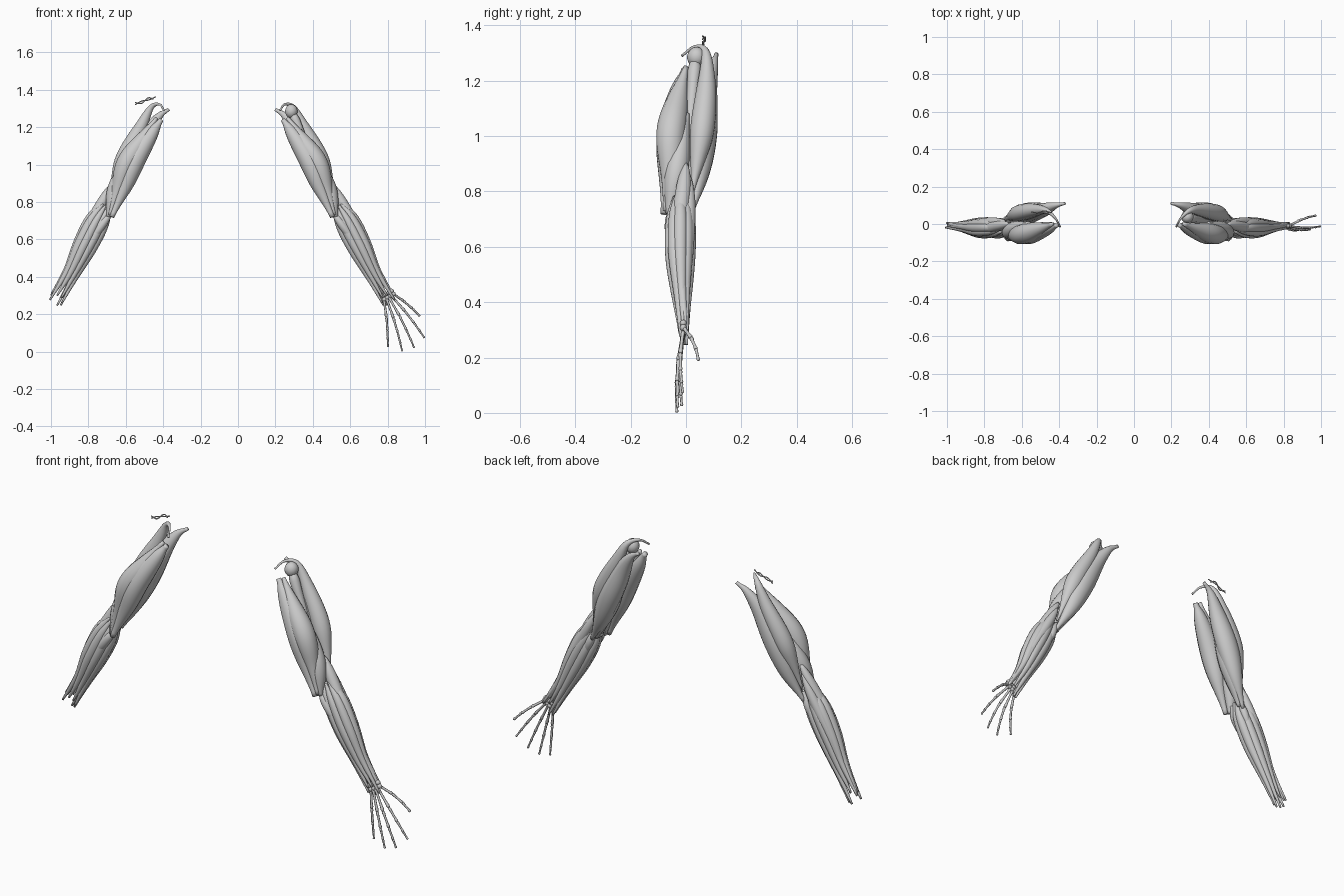
import bpy, bmesh, math, random
from mathutils import Vector

random.seed(4)
if "Cube" in bpy.data.objects:
    bpy.data.objects.remove(bpy.data.objects["Cube"], do_unlink=True)

grey = bpy.data.materials.new("muscle_grey")
grey.use_nodes = True
grey.diffuse_color = (.6, .6, .6, 1)
grey.node_tree.nodes["Principled BSDF"].inputs["Base Color"].default_value = grey.diffuse_color

RIGHT_SHIFT = .17
ACROSS = Vector((.86, 0, .5))      # direction across the forearm
ALONG = Vector((.5, 0, -.86))      # direction down the forearm


def finish(name, bm, right=False):
    """Turn a bmesh into a smooth object, mirrored for the right arm."""
    if right:
        for v in bm.verts:
            v.co.x = -(v.co.x + RIGHT_SHIFT)
    bmesh.ops.recalc_face_normals(bm, faces=bm.faces)
    mesh = bpy.data.meshes.new(name)
    bm.to_mesh(mesh)
    bm.free()
    mesh.materials.append(grey)
    mesh.polygons.foreach_set("use_smooth", [True] * len(mesh.polygons))
    bpy.context.collection.objects.link(bpy.data.objects.new(name, mesh))


def curve_point(points, t):
    """Smooth interpolation through the points, with t from zero to one."""
    pts = [Vector(p) for p in points]
    pts = [pts[0] * 2 - pts[1]] + pts + [pts[-1] * 2 - pts[-2]]
    s = t * (len(points) - 1)
    i = min(int(s), len(points) - 2)
    f = s - i
    a, b, c, d = pts[i:i + 4]
    return (b * 2 + (c - a) * f + (a * 2 - b * 5 + c * 4 - d) * f * f
            + (b * 3 - a - c * 3 + d) * f ** 3) / 2


def sweep(name, points, radius, deep=1, right=False, steps=28, sides=14):
    """Sweep an ellipse along a path; radius is a function of t."""
    bm = bmesh.new()
    rings = []
    for i in range(steps + 1):
        t = i / steps
        centre = curve_point(points, t)
        tangent = curve_point(points, min(1, t + .01)) - curve_point(points, max(0, t - .01))
        tangent.normalize()
        side = tangent.cross(Vector((0, 1, 0))).normalized()
        front = side.cross(tangent)
        ring = []
        for k in range(sides):
            a = math.tau * k / sides
            offset = side * math.cos(a) + front * math.sin(a) * deep
            ring.append(bm.verts.new(centre + offset * radius(t)))
        rings.append(ring)
    for low, high in zip(rings, rings[1:]):
        for k in range(sides):
            j = (k + 1) % sides
            bm.faces.new((low[k], low[j], high[j], high[k]))
    bm.faces.new(rings[0])
    bm.faces.new(rings[-1])
    finish(name, bm, right)


def spindle(belly, tendon, peak, taper):
    """Muscle profile: thin tendons with the belly fullest at t = peak."""
    power = math.log(.5) / math.log(peak)
    return lambda t: tendon + (belly - tendon) * abs(math.sin(math.pi * t ** power)) ** taper


def muscle(name, points, belly, tendon=.007, peak=.5, taper=1.2, deep=1):
    for label, right in (("left_", False), ("right_", True)):
        sweep(label + name, points, spindle(belly, tendon, peak, taper), deep, right)


def bone(name, start, end, radius, flare=1.7):
    """Straight bone with swollen ends."""
    sweep(name, (start, end), lambda t: radius * (1 + (flare - 1) * abs(2 * t - 1) ** 4)
          * (.5 if t in (0, 1) else 1), steps=10, sides=8)


def knob(name, centre, size, stretch=(1, 1, 1)):
    bm = bmesh.new()
    bmesh.ops.create_uvsphere(bm, u_segments=14, v_segments=9, radius=size)
    for v in bm.verts:
        v.co = Vector(centre) + Vector(a * b for a, b in zip(v.co, stretch))
    finish(name, bm)


# Front of the upper arm
muscle("biceps_inner_head", [(.24, -.005, 1.24), (.285, -.02, 1.175), (.38, -.052, 1.02),
                             (.44, -.065, .87), (.505, -.08, .72)], .054, .013, .52, 1.7, .97)
muscle("biceps_outer_head", [(.265, .0, 1.25), (.345, -.03, 1.13), (.425, -.054, 1.01),
                             (.472, -.058, .87), (.515, -.075, .73)], .054, .009, .48, 1.4)
muscle("brachialis", [(.39, .0, 1.08), (.455, -.02, .95), (.495, -.04, .84),
                      (.52, -.06, .72)], .042, .014, .55)

# Back of the upper arm
muscle("triceps_long_head", [(.2, .11, 1.295), (.255, .098, 1.255), (.325, .073, 1.15),
                             (.4, .062, 1.0), (.465, .048, .85), (.535, .02, .72)],
       .058, .009, .57, 1.6, .88)
muscle("triceps_outer_head", [(.225, -.015, 1.29), (.25, .03, 1.322), (.295, .07, 1.305),
                              (.35, .075, 1.2), (.43, .062, 1.05), (.475, .045, .93),
                              (.525, .02, .78)], .047, .005, .68, 1.6, .95)
muscle("triceps_inner_head", [(.31, .045, 1.17), (.39, .04, 1.0), (.46, .03, .86),
                              (.515, .01, .73)], .048, .008)

# Forearm muscles arranged in a ring around the forearm axis
FOREARM = ["finger_extensor", "thumb_extensor", "outer_wrist_extensor", "inner_wrist_extensor",
           "inner_wrist_flexor", "finger_flexor", "palm_flexor", "outer_wrist_flexor",
           "thumb_flexor"]
AXIS = [(.535, -.02, .78), (.584, -.02, .69), (.65, -.02, .56), (.72, -.015, .42),
        (.792, -.01, .295)]
SPREAD = [(.026, .022), (.044, .031), (.043, .03), (.033, .021), (.038, .014)]
for n, name in enumerate(FOREARM):
    a = math.tau * n / len(FOREARM)
    path = [Vector(c) + ACROSS * math.cos(a) * w + Vector((0, math.sin(a) * d, 0))
            for c, (w, d) in zip(AXIS, SPREAD)]
    path[-1] += ALONG * random.uniform(-.015, .05)
    muscle(name, path, .026, .005, random.uniform(.36, .44))

# Muscles crossing the elbow
muscle("brachioradialis", [(.5, .0, .9), (.555, -.01, .8), (.64, -.025, .65),
                           (.73, -.015, .47), (.825, .0, .31)], .03, .006, .36)
muscle("long_wrist_extensor", [(.515, .01, .86), (.575, .01, .75), (.66, .005, .6),
                               (.74, .0, .44), (.83, .005, .3)], .026, .005, .35)
muscle("round_pronator", [(.505, -.035, .75), (.54, -.055, .7), (.6, -.05, .62),
                          (.66, -.03, .56)], .022, .008)
muscle("elbow_anchor", [(.52, .01, .77), (.55, .013, .7), (.585, .01, .62)], .02, .007)

# Loose tissue above the right shoulder
for n, height in enumerate((0, .012)):
    sweep("right_shoulder_strand_%d" % n,
          [(.27 + height, .06, 1.362 - height), (.31, .07, 1.345 + height),
           (.345, .06, 1.34 - height), (.38, .065, 1.32 + height)],
          lambda t: .003, right=True, sides=6)

# Left arm bones
bone("left_humerus", (.285, .035, 1.29), (.515, -.01, .74), .021, 1.5)
knob("left_humerus_head", (.285, .038, 1.285), .034, (1, 1, 1.1))
knob("left_elbow_joint", (.52, -.01, .75), .026, (1.2, 1.1, 1))
bone("left_ulna", (.52, .0, .77), (.775, -.01, .31), .011)
bone("left_radius", (.545, -.01, .74), (.815, -.005, .32), .011)

# Wrist bones in two rows
for row in range(2):
    for k in range(4):
        spot = Vector((.797, -.01, .31)) + ACROSS * (k - 1.5) * .019
        spot += ALONG * row * .019
        knob("left_wrist_bone_%d" % (row * 4 + k), spot, .0125, (1, .95, 1))

# Hand bones: each finger is a chain from the wrist to its tip
FINGERS = {"little": (.802, -.015, .025), "ring": (.878, -.033, .002),
           "middle": (.942, -.03, .02), "index": (.997, -.012, .073),
           "thumb": (.972, .045, .19)}
for n, (name, tip) in enumerate(FINGERS.items()):
    thumb = name == "thumb"
    base = Vector((.78, -.01, .282)) + ACROSS * n * .014
    joints = (0, .36, .7, 1) if thumb else (0, .4, .67, .86, 1)
    chain = []
    for t in joints:
        bend = math.sin(math.pi * t) * .005
        chain.append(base.lerp(Vector(tip), t)
                     + Vector((bend, bend * (2 if thumb else -2), bend)))
    for k, (start, end) in enumerate(zip(chain, chain[1:])):
        bone("left_%s_bone_%d" % (name, k), start, end, .0062 - k * .0006, 1.9)
